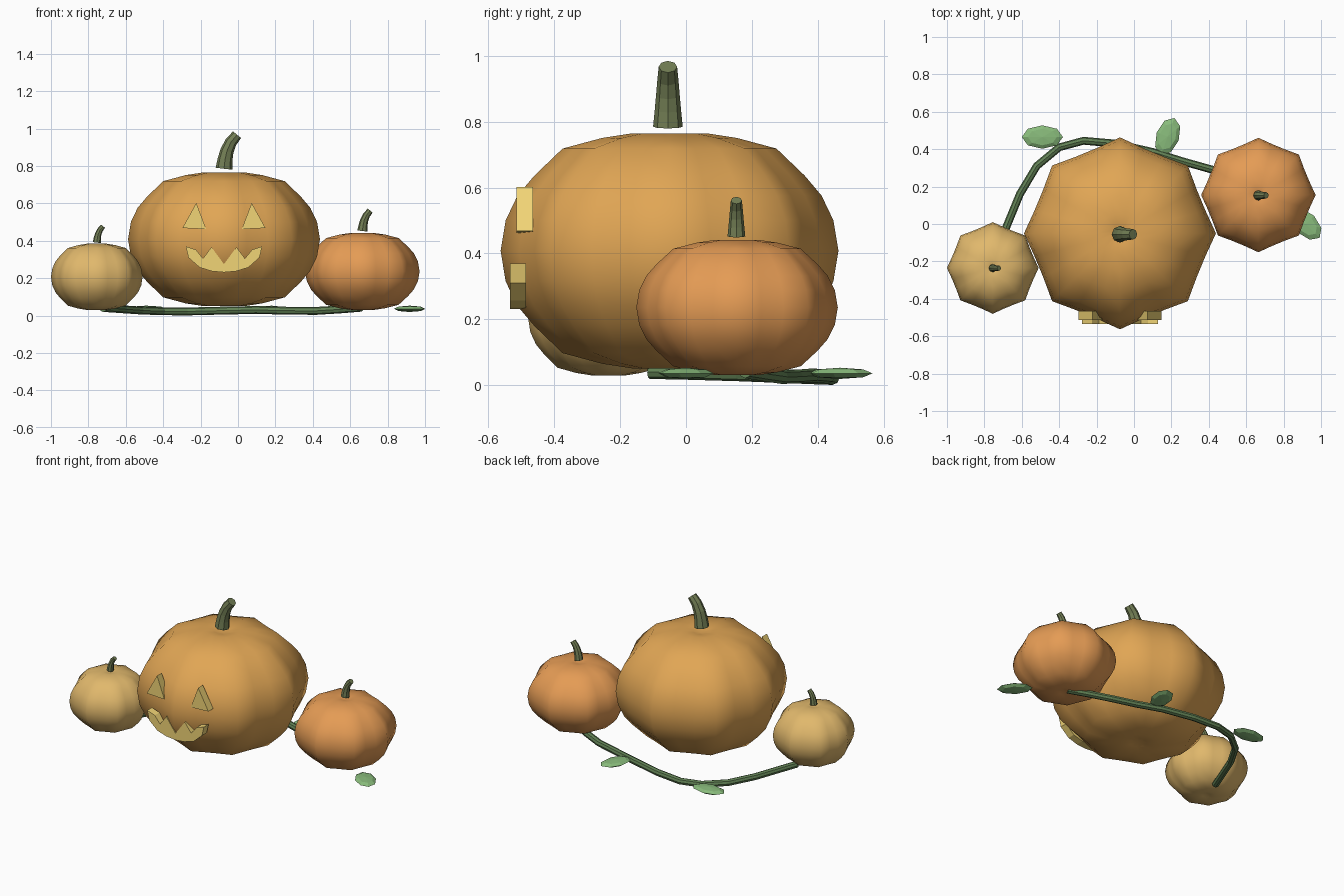
import bpy, bmesh
from math import sin, cos, pi, radians
from mathutils import Vector, Matrix

if "Cube" in bpy.data.objects:
    bpy.data.objects.remove(bpy.data.objects["Cube"])


def material(name, rgb):
    m = bpy.data.materials.new(name)
    m.diffuse_color = (*rgb, 1)
    m.use_nodes = True
    m.node_tree.nodes["Principled BSDF"].inputs["Base Color"].default_value = m.diffuse_color
    return m


ORANGE = material("orange", (0.75, 0.38, 0.09))
DEEP = material("deep_orange", (0.78, 0.33, 0.09))
PALE = material("pale_yellow", (0.75, 0.48, 0.15))
STEM = material("stem_green", (0.17, 0.21, 0.09))
VINE = material("vine_green", (0.12, 0.22, 0.09))
LEAF = material("leaf_green", (0.25, 0.50, 0.20))
GLOW = material("glow_yellow", (0.88, 0.66, 0.18))


def finish(bm, name, mat, smooth=False):
    bmesh.ops.recalc_face_normals(bm, faces=bm.faces)
    for f in bm.faces:
        f.smooth = smooth
    me = bpy.data.meshes.new(name)
    bm.to_mesh(me)
    bm.free()
    me.materials.append(mat)
    ob = bpy.data.objects.new(name, me)
    bpy.context.collection.objects.link(ob)
    return ob


def bridge(bm, rings):
    for a, b in zip(rings, rings[1:]):
        n = len(a)
        for i in range(n):
            bm.faces.new((a[i], a[(i + 1) % n], b[(i + 1) % n], b[i]))


# Upper half of the gourd profile (radius, height), mirrored for the lower half
HALF = [(0.10, 0.98), (0.22, 1.0), (0.40, 0.96), (0.633, 0.87), (0.80, 0.64),
        (0.90, 0.47), (0.97, 0.26), (1.0, 0.0)]
PROFILE = HALF + [(r, -z) for r, z in reversed(HALF[:-1])]


def pumpkin(name, centre, radius, half_height, mat, segs=24, lobes=8):
    bm = bmesh.new()
    c = Vector(centre)
    rings = []
    for r, z in PROFILE:
        ring = []
        for i in range(segs):
            a = 2 * pi * i / segs
            rr = radius * r * (1 + 0.055 * cos(lobes * a)) / 1.055
            ring.append(bm.verts.new(c + Vector((rr * cos(a), rr * sin(a), z * half_height))))
        rings.append(ring)
    bridge(bm, rings)
    for ring, s in ((rings[0], 1), (rings[-1], -1)):
        pole = bm.verts.new(c + Vector((0, 0, s * half_height * 0.95)))
        for i in range(segs):
            bm.faces.new((ring[i], ring[(i + 1) % segs], pole))
    return finish(bm, name, mat, True)


def tube(name, path, radii, mat, sides=8, side_axis=(0, 1, 0)):
    bm = bmesh.new()
    pts = [Vector(p) for p in path]
    rings = []
    for k, p in enumerate(pts):
        t = (pts[min(k + 1, len(pts) - 1)] - pts[max(k - 1, 0)]).normalized()
        u = Vector(side_axis)
        u = (u - t * u.dot(t)).normalized()
        v = t.cross(u)
        rings.append([bm.verts.new(p + radii[k] * (u * cos(2 * pi * i / sides) + v * sin(2 * pi * i / sides)))
                      for i in range(sides)])
    bridge(bm, rings)
    bm.faces.new(rings[0])
    bm.faces.new(rings[-1])
    return finish(bm, name, mat)


def stem(name, base, s):
    x, y, z = base
    shape = [(0, 0), (0.006, 0.05), (0.016, 0.095), (0.037, 0.142), (0.07, 0.182)]
    path = [(x + a * s, y, z + b * s) for a, b in shape]
    tube(name, path, [s * r for r in (0.045, 0.040, 0.036, 0.032, 0.028)], STEM)


def leaf(name, centre, length, width, angle):
    bm = bmesh.new()
    bmesh.ops.create_uvsphere(bm, u_segments=8, v_segments=4, radius=1)
    m = (Matrix.Translation(centre) @ Matrix.Rotation(radians(angle), 4, 'Z')
         @ Matrix.Diagonal((length / 2, width / 2, 0.017, 1)))
    bm.transform(m)
    finish(bm, name, LEAF)


def cutout(name, outline, y0, y1):
    bm = bmesh.new()
    f = bm.faces.new([bm.verts.new((x, y0, z)) for x, z in outline])
    ext = bmesh.ops.extrude_face_region(bm, geom=[f])
    verts = [g for g in ext["geom"] if isinstance(g, bmesh.types.BMVert)]
    bmesh.ops.translate(bm, verts=verts, vec=(0, y1 - y0, 0))
    bmesh.ops.triangulate(bm, faces=[f for f in bm.faces if len(f.verts) > 4])
    finish(bm, name, GLOW)


# Pumpkins
pumpkin("large_pumpkin", (-0.075, -0.05, 0.408), 0.513, 0.357, ORANGE)
pumpkin("right_pumpkin", (0.665, 0.155, 0.236), 0.306, 0.205, DEEP)
pumpkin("left_pumpkin", (-0.755, -0.235, 0.207), 0.245, 0.177, PALE)

# Stems
stem("large_stem", (-0.075, -0.055, 0.785), 1.0)
stem("right_stem", (0.665, 0.153, 0.452), 0.6)
stem("left_stem", (-0.755, -0.236, 0.39), 0.48)

# Carved face, mirrored about the large pumpkin's middle
MID = -0.075
eye = [(-0.147, 0.60), (-0.222, 0.47), (-0.099, 0.46)]
eye = [(-0.148, 0.602), (-0.222, 0.468), (-0.095, 0.462)]
for side, s in (("left", 1), ("right", -1)):
    cutout(side + "_eye", [(MID + s * x, z) for x, z in eye], -0.514, -0.465)
upper = [(0, 0.275), (0.067, 0.366), (0.112, 0.305), (0.15, 0.352), (0.204, 0.37)]
lower = [(0.19, 0.31), (0.13, 0.257), (0.065, 0.237), (0, 0.231)]
half = upper + lower
mouth = half + [(-x, z) for x, z in reversed(half[1:-1])]
cutout("mouth", [(MID + x, z) for x, z in mouth], -0.535, -0.486)

# Vine on the ground behind the pumpkins
vine = [(-0.72, -0.11, 0.04), (-0.68, -0.01, 0.038), (-0.61, 0.16, 0.033), (-0.52, 0.31, 0.027),
        (-0.40, 0.41, 0.023), (-0.27, 0.445, 0.022), (-0.10, 0.43, 0.026), (0.10, 0.385, 0.03),
        (0.26, 0.335, 0.026), (0.42, 0.29, 0.025), (0.55, 0.235, 0.033), (0.66, 0.18, 0.042)]
tube("vine", vine, [0.021] * len(vine), VINE, side_axis=(0, 0, 1))

# Leaves
leaf("left_leaf", (-0.49, 0.465, 0.036), 0.22, 0.125, 0)
leaf("back_leaf", (0.18, 0.468, 0.036), 0.21, 0.125, 70)
leaf("right_leaf", (0.918, 0.0, 0.036), 0.21, 0.125, -45)
